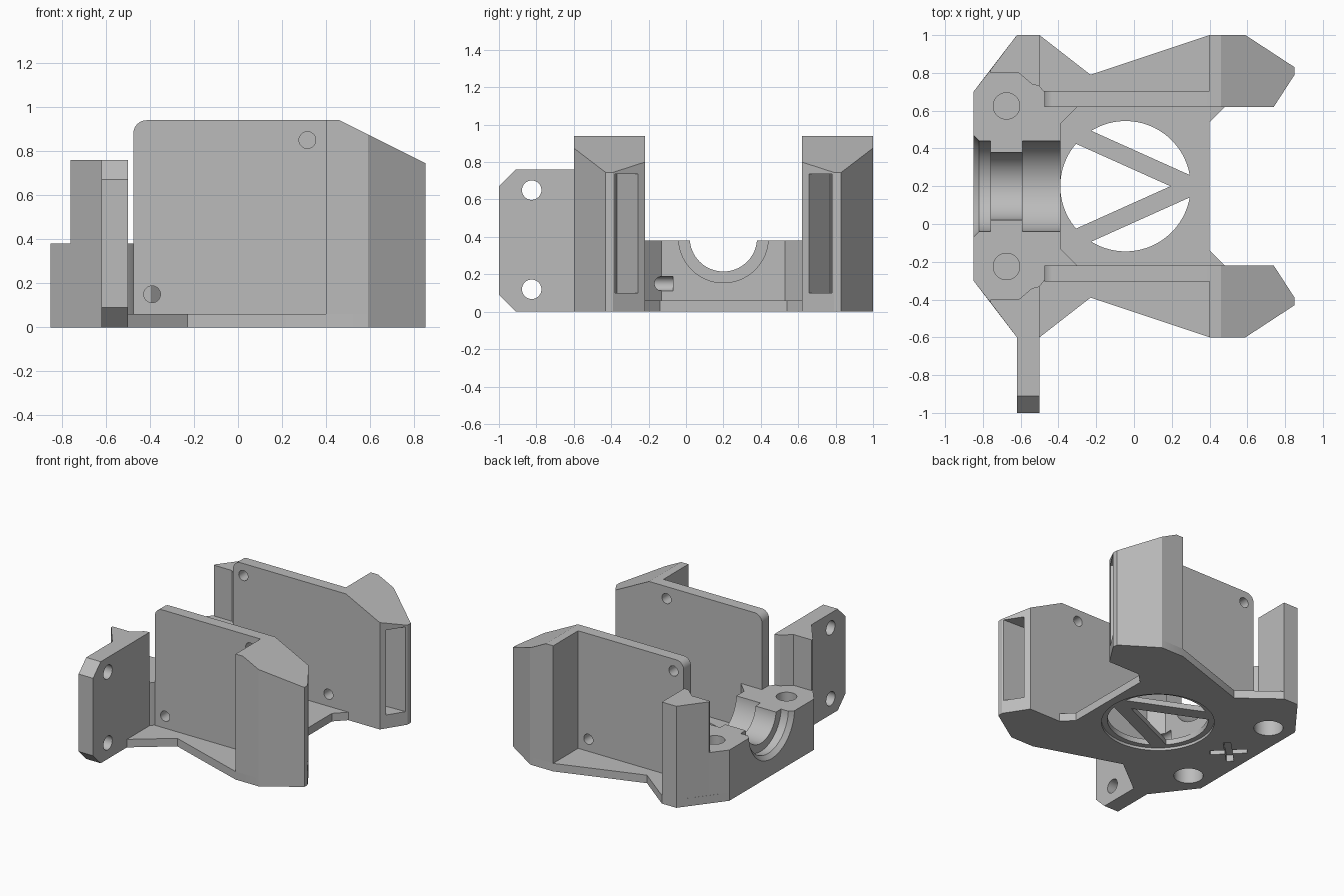
import bpy, bmesh, math
from mathutils import Matrix, Vector

old = bpy.data.objects.get("Cube")
if old:
    bpy.data.objects.remove(old, do_unlink=True)

MID = 0.2          # y of the symmetry plane
BASE = 0.06        # thickness of the floor plate

grey = bpy.data.materials.new("plain grey")
grey.use_nodes = True
colour = (0.5, 0.5, 0.5, 1)
grey.diffuse_color = colour
grey.node_tree.nodes["Principled BSDF"].inputs["Base Color"].default_value = colour


def finish(bm, name):
    bmesh.ops.recalc_face_normals(bm, faces=bm.faces)
    mesh = bpy.data.meshes.new(name)
    bm.to_mesh(mesh)
    bm.free()
    mesh.materials.append(grey)
    ob = bpy.data.objects.new(name, mesh)
    bpy.context.collection.objects.link(ob)
    return ob


def prism(name, points, low, high, axis="z"):
    """Extrude a flat outline along z (points are x,y) or along y (points are x,z)."""
    def place(p, d):
        return (p[0], p[1], d) if axis == "z" else (p[0], d, p[1])
    bm = bmesh.new()
    face = bm.faces.new([bm.verts.new(place(p, low)) for p in points])
    moved = bmesh.ops.extrude_face_region(bm, geom=[face])["geom"]
    shift = Vector(place((0, 0), high - low))
    bmesh.ops.translate(bm, vec=shift, verts=[v for v in moved if isinstance(v, bmesh.types.BMVert)])
    return finish(bm, name)


def rod(name, start, end, r1, r2=None, sides=64):
    """Cylinder or cone between two points."""
    start, end = Vector(start), Vector(end)
    d = end - start
    turn = d.to_track_quat("Z", "Y").to_matrix().to_4x4()
    bm = bmesh.new()
    bmesh.ops.create_cone(bm, cap_ends=True, segments=sides, radius1=r1, radius2=r2 or r1,
                          depth=d.length, matrix=Matrix.Translation((start + end) / 2) @ turn)
    return finish(bm, name)


def cut(parts, cutters):
    """Subtract every cutter from every part, then discard the cutters."""
    for c in cutters:
        c.hide_render = True
    for part in parts:
        for c in cutters:
            mod = part.modifiers.new("cut", "BOOLEAN")
            mod.operation, mod.solver, mod.object = "DIFFERENCE", "EXACT", c
        bpy.context.view_layer.update()
        result = part.evaluated_get(bpy.context.evaluated_depsgraph_get())
        mesh = bpy.data.meshes.new_from_object(result)
        part.modifiers.clear()
        part.data = mesh
    for c in cutters:
        bpy.data.objects.remove(c, do_unlink=True)


def flip(points):
    return [(x, 2 * MID - y) for x, y in points]


def both(points):
    """Close a half outline with its mirror image."""
    return points + flip(points)[::-1]


# Floor plate and bearing block
plate = prism("floor_plate", both([(-0.85, -0.3), (-0.62, -0.6), (-0.5, -0.6), (-0.23, -0.39),
              (0.4, -0.6), (0.59, -0.6), (0.85, -0.43), (0.85, -0.39), (0.74, -0.22),
              (0.48, -0.22), (0.4, -0.14)]), 0, BASE)
block = prism("bearing_block", both([(-0.85, -0.3), (-0.76, -0.415), (-0.6, -0.4), (-0.5, -0.33),
              (-0.475, -0.3), (-0.3, -0.25), (-0.3, -0.22), (-0.39, -0.13)]), BASE, 0.38)

# Stepped round channel along the block
AXIS = 0.395
channel = [rod("channel", (a, MID, AXIS), (b, MID, AXIS), r, r2) for a, b, r, r2 in [
    (-0.87, -0.82, 0.29, 0.24), (-0.825, -0.76, 0.24, None),
    (-0.78, -0.57, 0.18, None), (-0.59, -0.3, 0.24, None)]]
cut([block], channel)

# Screw bores from above and wider pockets from below, plus a crossed recess
bores = []
for y in (MID - 0.425, MID + 0.425):
    bores.append(rod("bore", (-0.675, y, 0.22), (-0.675, y, 0.5), 0.07))
    bores.append(rod("pocket", (-0.675, y, -0.1), (-0.675, y, 0.2), 0.1))
cut([block, plate], bores)
recess = []
for s in (1, -1):
    w, h = 0.09, 0.018
    corners = [(-w - h, -w + h), (-w + h, -w - h), (w + h, w - h), (w - h, w + h)]
    recess.append(prism("recess", [(-0.675 + x, MID + s * y) for x, y in corners], -0.1, 0.05))
cut([plate], recess)

# Round opening with a rebate below, crossed by two bars in a V
cut([plate], [rod("opening", (-0.045, MID, -0.1), (-0.045, MID, 0.2), 0.345, sides=96),
              rod("rebate", (-0.045, MID, -0.1), (-0.045, MID, 0.02), 0.385, sides=96)])
tip, end = Vector((0.31, MID)), Vector((-0.30, 0.474))
side = (end - tip).normalized().orthogonal() * 0.048
bar = [tuple(p) for p in (tip + side, end + side, end - side, tip - side)]
smooth_parts = [plate, block]

# Side walls, arms, posts: one of each per side
corner = [(-0.415 - 0.06 * math.sin(a), 0.88 + 0.06 * math.cos(a))
          for a in [math.radians(90 - 11.25 * i) for i in range(9)]]
wall_shape = [(0.42, BASE), (-0.475, BASE)] + corner + [(0.42, 0.94)]
arm_shape = [(0.4, -0.6), (0.59, -0.6), (0.85, -0.43), (0.85, -0.39), (0.74, -0.22), (0.4, -0.22)]
post_shape = [(-0.76, -0.415), (-0.62, -0.6), (-0.5, -0.6), (-0.5, -0.33), (-0.54, -0.34),
              (-0.61, -0.4), (-0.76, -0.4)]
window = [(0.763, -0.257), (0.61, -0.37), (0.843, -0.38), (0.92, -0.3)]

for label, same in (("right", True), ("left", False)):
    def on(points):
        return points if same else flip(points)
    prism(label + "_bar", on(bar), 0.02, BASE)
    prism(label + "_post", on(post_shape), BASE, 0.76)

    low, high = (-0.305, -0.22) if same else (0.62, 0.705)
    wall = prism(label + "_wall", wall_shape, low, high, "y")
    holes = [(-0.39, 0.15), (0.315, 0.85)] if same else [(-0.39, 0.85), (0.315, 0.15)]
    # the bolt holes also run a little way into the block
    for x, z in holes:
        reach = (-0.4, -0.07) if same else (0.47, 0.8)
        hole = rod("bolt_hole", (x, reach[0], z), (x, reach[1], z), 0.038, sides=32)
        cut([wall, block], [hole])
    smooth_parts.append(wall)

    arm = prism(label + "_arm", on(arm_shape), BASE, 0.94)
    slope = prism("slope", [(0.46, 0.94), (0.9, 0.72), (0.9, 1.1), (0.46, 1.1)], -1.2, 1.2, "y")
    cut([arm], [slope, prism("window", on(window), 0.1, 0.735)])

# Mounting tab on one side only
tab_x = (-0.62, -0.5)
tab = prism("mounting_tab", [(tab_x[0], -1), (tab_x[1], -1), (tab_x[1], -0.59), (tab_x[0], -0.59)], 0, 0.76)
bevel = bmesh.new()
bevel.from_mesh(tab.data)
ends = [e for e in bevel.edges if all(v.co.y < -0.99 for v in e.verts)
        and abs(e.verts[0].co.z - e.verts[1].co.z) < 0.01]
bmesh.ops.bevel(bevel, geom=ends, offset=0.09, segments=1, affect="EDGES")
bevel.to_mesh(tab.data)
bevel.free()
cut([tab], [rod("tab_hole", (-0.8, -0.825, z), (-0.3, -0.825, z), 0.052, sides=40) for z in (0.12, 0.65)])
smooth_parts.append(tab)

# Smooth round surfaces, keep hard edges
for ob in smooth_parts:
    ob.data.polygons.foreach_set("use_smooth", [True] * len(ob.data.polygons))
    ob.data.set_sharp_from_angle(angle=math.radians(30))
